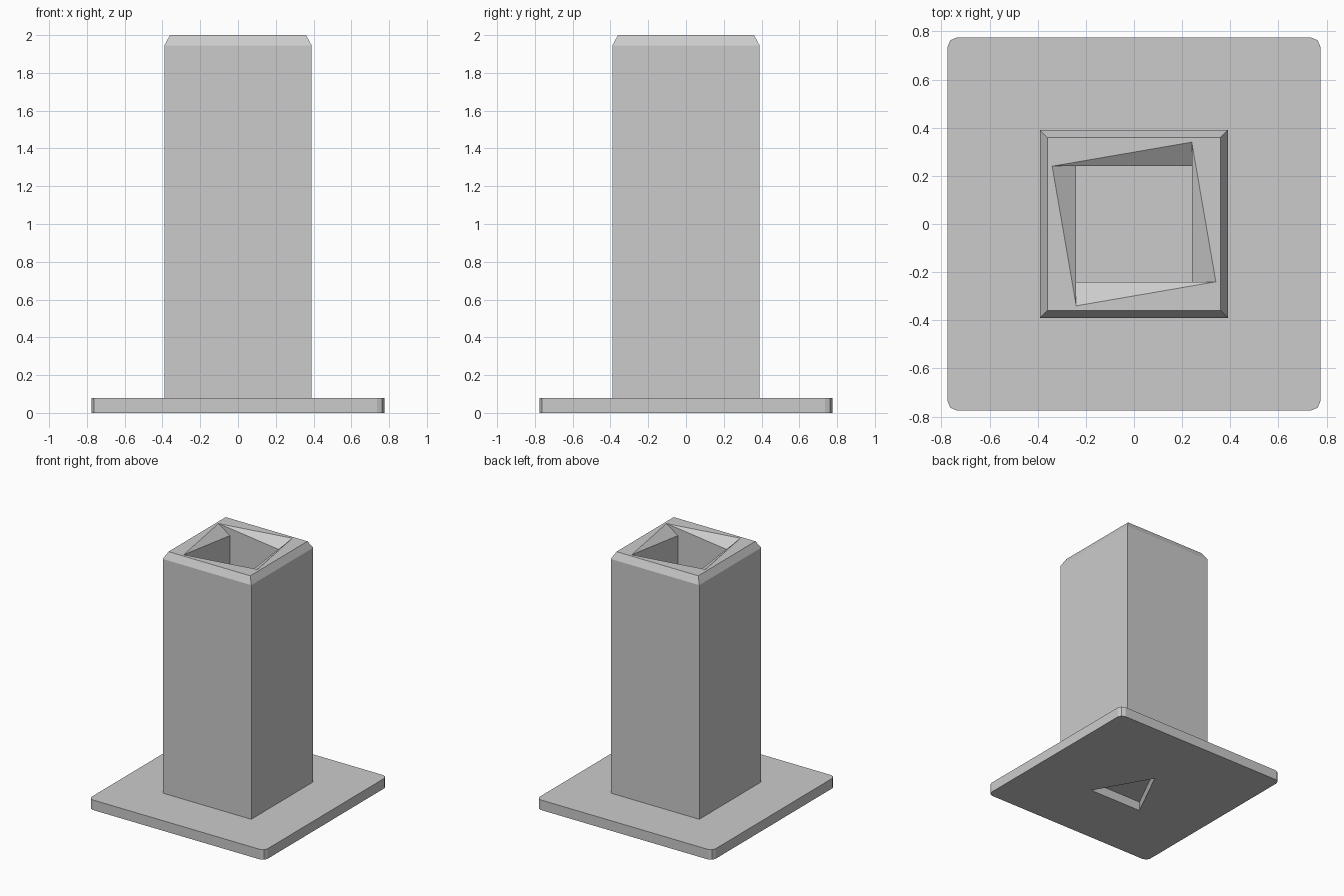
import bpy, bmesh

if "Cube" in bpy.data.objects:
    bpy.data.objects.remove(bpy.data.objects["Cube"])


def finish(name, bm):
    bmesh.ops.recalc_face_normals(bm, faces=bm.faces)
    me = bpy.data.meshes.new(name)
    bm.to_mesh(me)
    bm.free()
    ob = bpy.data.objects.new(name, me)
    bpy.context.collection.objects.link(ob)
    return ob


def prism(name, pts, z0, z1):
    bm = bmesh.new()
    face = bm.faces.new([bm.verts.new((x, y, z0)) for x, y in pts])
    ext = bmesh.ops.extrude_face_region(bm, geom=[face])
    for v in ext["geom"]:
        if isinstance(v, bmesh.types.BMVert):
            v.co.z = z1
    return finish(name, bm)


def square_ring(bm, x, y, z):
    # four points, each turned 90 degrees from the last
    return [bm.verts.new((a, b, z)) for a, b in ((x, y), (-y, x), (-x, -y), (y, -x))]


def bridge(bm, a, b):
    for i in range(4):
        j = (i + 1) % 4
        bm.faces.new((a[i], a[j], b[j], b[i]))


# base plate with small rounded corners
R, C, M = 0.775, 0.04, 0.012
outline = []
for x, y in ((R - C, R), (R - M, R - M), (R, R - C)):
    outline.append((x, y))
pts = []
for k in range(4):
    pts += outline
    outline = [(y, -x) for x, y in outline]
plate = prism("base_plate", pts, 0, 0.08)

# triangular pocket on the underside
cutter = prism("pocket_cutter", [(-0.25, -0.235), (0.22, -0.235), (-0.03, 0.205)], -0.1, 0.073)
cutter.hide_render = True
cutter.hide_set(True)
mod = plate.modifiers.new("pocket", "BOOLEAN")
mod.operation = "DIFFERENCE"
mod.solver = "EXACT"
mod.object = cutter

# hollow square post: chamfered top and pinwheel facets around the opening
bm = bmesh.new()
out_low = square_ring(bm, 0.39, 0.39, 0.08)
out_mid = square_ring(bm, 0.39, 0.39, 1.945)
out_top = square_ring(bm, 0.36, 0.36, 2.0)
rim = square_ring(bm, 0.24, 0.34, 2.0)
in_top = square_ring(bm, 0.24, 0.24, 1.93)
in_low = square_ring(bm, 0.24, 0.24, 0.08)
bridge(bm, out_low, out_mid)
bridge(bm, out_mid, out_top)
bridge(bm, out_top, rim)
bridge(bm, in_top, in_low)
bridge(bm, in_low, out_low)
for i in range(4):
    j = (i + 1) % 4
    bm.faces.new((rim[i], rim[j], in_top[i]))
    bm.faces.new((rim[j], in_top[j], in_top[i]))
finish("hollow_post", bm)
